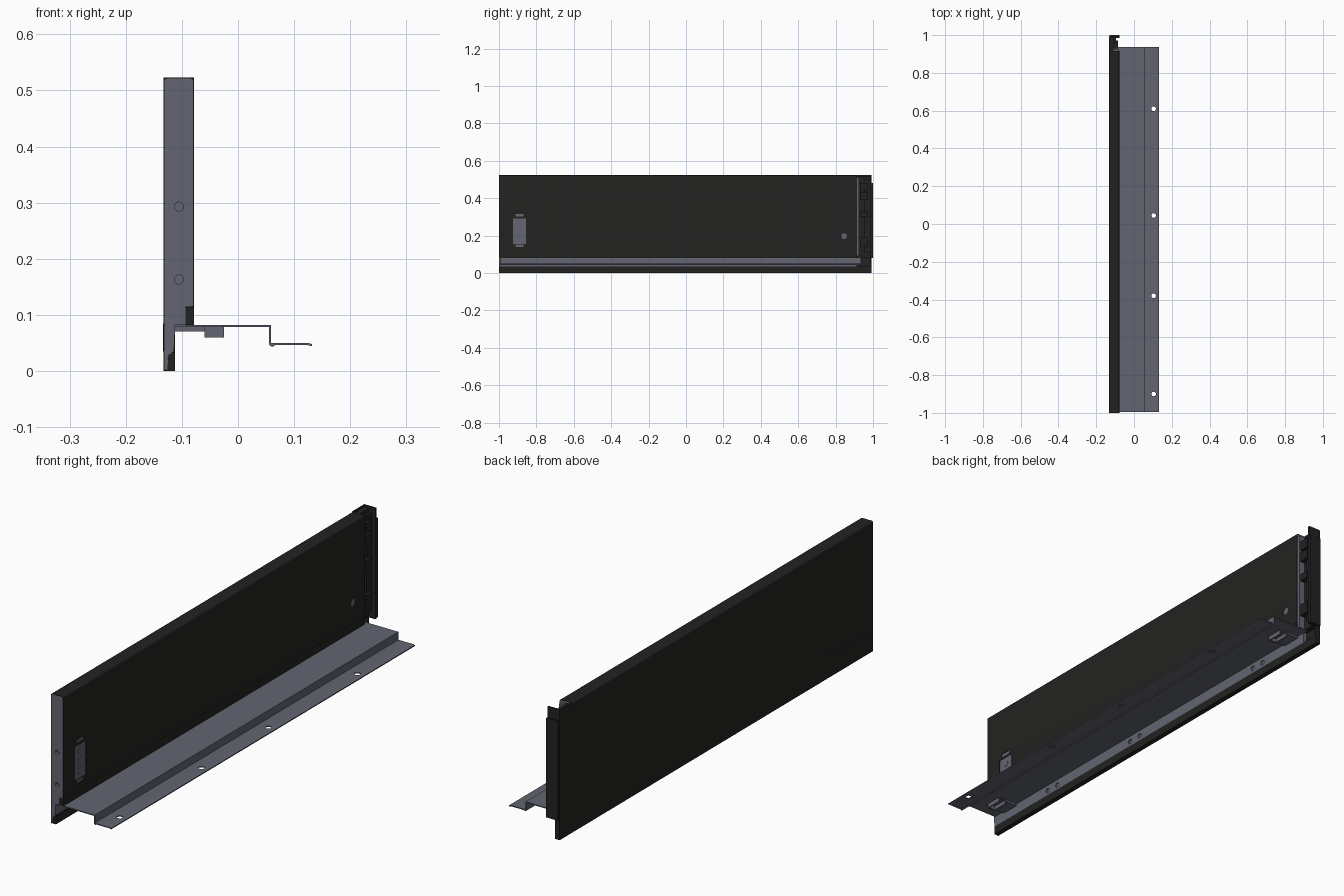
import bpy, bmesh, math
from mathutils import Matrix, Vector

if "Cube" in bpy.data.objects:
    bpy.data.objects.remove(bpy.data.objects["Cube"])


def material(name, rgb):
    m = bpy.data.materials.new(name)
    m.diffuse_color = (*rgb, 1)
    m.use_nodes = True
    m.node_tree.nodes["Principled BSDF"].inputs["Base Color"].default_value = m.diffuse_color
    return m


STEEL = material("steel_grey", (0.125, 0.13, 0.165))
DARK = material("dark_coating", (0.016, 0.016, 0.015))


def finish(bm, name, mat):
    bmesh.ops.recalc_face_normals(bm, faces=bm.faces)
    if bm.calc_volume(signed=True) < 0:
        bmesh.ops.reverse_faces(bm, faces=bm.faces)
    me = bpy.data.meshes.new(name)
    bm.to_mesh(me)
    bm.free()
    ob = bpy.data.objects.new(name, me)
    bpy.context.collection.objects.link(ob)
    me.materials.append(mat)
    return ob


def extrude_y(name, profile, y0, y1, mat):
    """Closed x-z profile swept along y."""
    bm = bmesh.new()
    a = [bm.verts.new((x, y0, z)) for x, z in profile]
    b = [bm.verts.new((x, y1, z)) for x, z in profile]
    bm.faces.new(a)
    bm.faces.new(b[::-1])
    for i in range(len(a)):
        j = i - 1
        bm.faces.new((a[i], a[j], b[j], b[i]))
    return finish(bm, name, mat)


def add_box(bm, x, y, z):
    size = Matrix.Diagonal((x[1] - x[0], y[1] - y[0], z[1] - z[0], 1))
    mid = Vector((sum(x) / 2, sum(y) / 2, sum(z) / 2))
    bmesh.ops.create_cube(bm, size=1, matrix=Matrix.Translation(mid) @ size)


def add_cyl(bm, pos, r, depth, axis):
    rot = {"X": Matrix.Rotation(math.pi / 2, 4, "Y"),
           "Y": Matrix.Rotation(math.pi / 2, 4, "X"), "Z": Matrix()}[axis]
    bmesh.ops.create_cone(bm, cap_ends=True, segments=24, radius1=r, radius2=r,
                          depth=depth, matrix=Matrix.Translation(pos) @ rot)


def parts(name, mat, boxes=(), cyls=()):
    bm = bmesh.new()
    for b in boxes:
        add_box(bm, *b)
    for c in cyls:
        add_cyl(bm, *c)
    return finish(bm, name, mat)


def cut(target, boxes=(), cyls=()):
    """Subtract boxes and cylinders, then drop the cutter."""
    cutter = parts("cutter", target.data.materials[0], boxes, cyls)
    cutter.hide_render = True
    mod = target.modifiers.new("openings", "BOOLEAN")
    mod.operation, mod.solver, mod.object = "DIFFERENCE", "EXACT", cutter
    bpy.context.view_layer.objects.active = target
    bpy.ops.object.modifier_apply(modifier=mod.name)
    bpy.data.objects.remove(cutter)


def rounded_top(x0, x1, top, r):
    """Rounded upper corners, from the left side to the right."""
    pts = []
    for cx, a0 in ((x0 + r, 180), (x1 - r, 90)):
        for i in range(5):
            a = math.radians(a0 - i * 22.5)
            pts.append((cx + r * math.cos(a), top - r + r * math.sin(a)))
    return pts


L, R, TOP = -0.133, -0.078, 0.523     # wall left, right, top
END = 0.915                           # rear end of the hollow wall

# Folded outer skin, with openings for latch and screw
outer = rounded_top(L, R, TOP, 0.007)
inner = rounded_top(L + 0.002, R - 0.002, TOP - 0.002, 0.005)
skin = extrude_y("wall_skin", [(L, 0)] + outer + [(R, 0.115), (R - 0.002, 0.115)]
                 + inner[::-1] + [(L + 0.002, 0)], -1, END, DARK)
cut(skin, [((-0.09, -0.07), (-0.925, -0.855), (0.155, 0.292)),
           ((-0.09, -0.07), (-0.912, -0.868), (0.301, 0.315)),
           ((-0.09, -0.07), (-0.912, -0.868), (0.140, 0.153))],
    [((-0.08, 0.845, 0.197), 0.015, 0.02, "X")])

# Grey core closing both wall ends, with the lower web
core = extrude_y("wall_core", [(L + 0.002, 0.002)] + inner
                 + [(R - 0.002, 0.115), (-0.094, 0.115), (-0.094, 0.082),
                    (-0.112, 0.082), (-0.114, 0.035), (-0.124, 0.028),
                    (-0.126, 0.002)], -1, END, STEEL)
web_y = [y + d for y in (-0.64, -0.13, 0.63) for d in (-0.03, 0.03)]
cut(core, [], [((-0.105, -1, z), 0.008, 0.02, "Y") for z in (0.163, 0.293)]
    + [((-0.112, y, 0.055), 0.010, 0.012, "X") for y in web_y])

# Screws seen inside the latch window
parts("latch_screws", STEEL, [], [((-0.0795, -0.89, z), 0.014, 0.002, "X")
                                  for z in (0.185, 0.225, 0.265)])

# Dark lower lip of the inner panel and foot strip under the web
parts("lower_lip", DARK, [((-0.094, R), (-0.998, END), (0.083, 0.1145))])
extrude_y("foot_strip", [(-0.1275, 0), (-0.112, 0), (-0.112, 0.034), (-0.123, 0.03)],
          -0.998, 0.985, DARK)

# Outer panel continuing to the rear end flange
parts("rear_side_panel", DARK, [((L, L + 0.004), (END, 0.992), (0, TOP))])
parts("rear_flange", DARK, [((L, R), (0.985, 0.993), (0.077, TOP)),
                            ((L + 0.003, R), (0.993, 1.0), (0.08, 0.48)),
                            ((L, -0.112), (0.985, 0.993), (0, 0.077))])
parts("rear_spine", DARK, [((L + 0.004, -0.108), (END, 0.985), (0.083, 0.515))])

# Connector blocks between wall end and flange
parts("rear_connectors", DARK,
      [((-0.108, -0.084), (0.93, 0.972), z) for z in
       ((0.44, 0.48), (0.39, 0.43), (0.30, 0.33), (0.14, 0.19))]
      + [((-0.108, -0.096), (0.955, 0.985), (0.11, 0.50))])
parts("rear_bracket", STEEL, [((-0.108, -0.082), (END, 0.926), (0.09, 0.51))])

# Stepped support rail with mounting holes
t = 0.004
rail = extrude_y("support_rail", [
    (-0.116, 0.082), (0.059, 0.082), (0.059, 0.050), (0.124, 0.050), (0.132, 0.048),
    (0.132, 0.044), (0.124, 0.046), (0.066, 0.046), (0.062, 0.043), (0.057, 0.045),
    (0.055, 0.048), (0.055, 0.082 - t), (-0.116, 0.082 - t)], -0.995, 0.936, STEEL)
cut(rail, [], [((0.104, y, 0.048), 0.012, 0.03, "Z") for y in (-0.90, -0.38, 0.045, 0.61)])

# Tabs bent down below the rail at both ends
for name, y in (("front_tab", -0.90), ("rear_tab", 0.84)):
    tab = parts(name, STEEL, [((-0.06, -0.025), (y - 0.035, y + 0.035), (0.060, 0.079))])
    cut(tab, [((-0.056, -0.029), (y - 0.029, y + 0.05), (0.05, 0.076))])
    parts(name + "_base", STEEL, [((-0.113, -0.06), (y - 0.04, y + 0.04), (0.070, 0.079))])

# Thin cover plates on the outer face near the front
parts("outer_covers", DARK, [((L - 0.0005, L + 0.001), y, (0.035, 0.085)) for y in
                             ((-0.97, -0.90), (-0.89, -0.82), (-0.81, -0.72))])

for ob in bpy.context.scene.objects:
    ob.select_set(True)
bpy.context.view_layer.objects.active = skin
bpy.ops.object.shade_smooth_by_angle(angle=math.radians(30))
